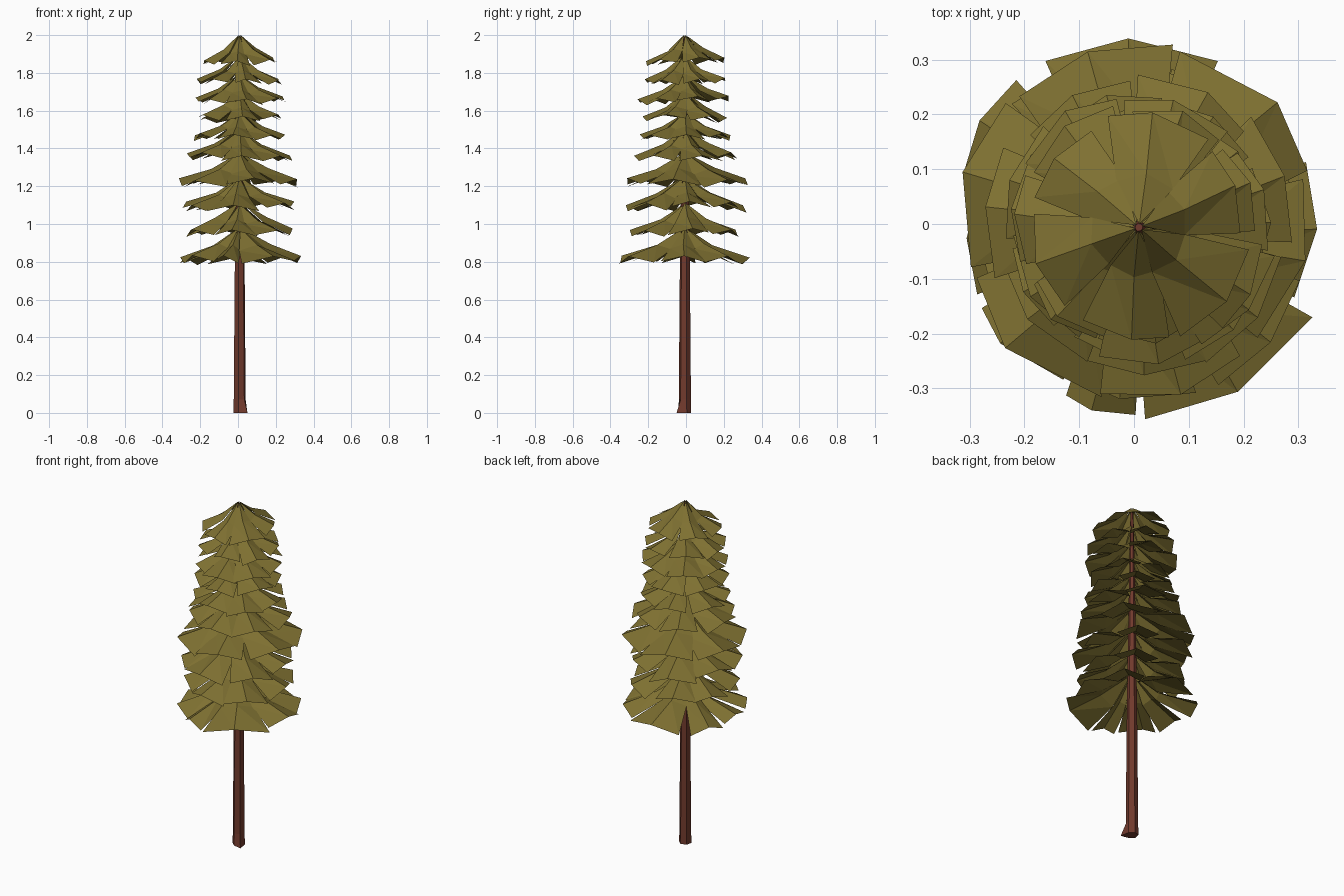
import bpy, bmesh, random
from math import sin, cos, pi, radians
from mathutils import Vector

random.seed(8)
cube = bpy.data.objects.get("Cube")
if cube:
    bpy.data.objects.remove(cube, do_unlink=True)

AXIS = Vector((0.009, -0.006, 0))


def material(name, rgb):
    mat = bpy.data.materials.new(name)
    mat.use_nodes = True
    mat.diffuse_color = (*rgb, 1)
    mat.node_tree.nodes["Principled BSDF"].inputs["Base Color"].default_value = (*rgb, 1)
    return mat


def finish(bm, name, mat):
    mesh = bpy.data.meshes.new(name)
    bm.to_mesh(mesh)
    bm.free()
    mesh.materials.append(mat)
    obj = bpy.data.objects.new(name, mesh)
    bpy.context.collection.objects.link(obj)
    return obj


needles = material("olive needles", (0.21, 0.163, 0.031))
bark = material("red brown bark", (0.165, 0.042, 0.026))

# Trunk: tapered six-sided pole with one root corner pulled out at the foot
bm = bmesh.new()
rings = []
for z, r in ((0, 0.034), (0.07, 0.033), (0.8, 0.027), (1.4, 0.018), (1.99, 0.008)):
    rings.append([bm.verts.new(AXIS + Vector((r * cos(k * pi / 3 + 0.3), r * sin(k * pi / 3 + 0.3), z)))
                  for k in range(6)])
for low, high in zip(rings, rings[1:]):
    for k in range(6):
        j = (k + 1) % 6
        bm.faces.new((low[k], low[j], high[j], high[k]))
bm.faces.new(rings[0][::-1])
bm.faces.new(rings[-1])
rings[0][5].co = (0.05, -0.05, 0)
finish(bm, "trunk", bark)


def add_frond(bm, angle, half, radius, top, rim):
    """Folded fan: a ridge from the trunk to the tip with drooping sides."""
    def point(r, a, z):
        return bm.verts.new(AXIS + Vector((r * cos(a), r * sin(a), z)))

    apex = point(0.006, angle, top)
    mid_r = radius * random.uniform(0.42, 0.52)
    mid_z = top - (top - rim) * random.uniform(0.5, 0.58)
    tilt = random.uniform(-0.008, 0.008)
    side = radius * 0.1
    mid = [point(mid_r * (1 - 0.06 * abs(s)), angle + s * half * 1.1,
                 mid_z - side * 0.8 * abs(s) + tilt * s) for s in (-1, 0, 1)]
    end = [point(radius * (1 - random.uniform(-0.02, 0.07) * abs(s)),
                 angle + s * half * random.uniform(0.8, 1.0) + random.uniform(-0.05, 0.05),
                 rim + side * 0.5 - side * abs(s) + tilt * s) for s in (-1, 0, 1)]
    for k in (0, 1):
        bm.faces.new((apex, mid[k], mid[k + 1]))
        bm.faces.new((mid[k], end[k], end[k + 1]))
        bm.faces.new((mid[k], end[k + 1], mid[k + 1]))


# Upper branch tiers, top to bottom: rim height, reach, height of the cone
tiers = [(1.86, 0.2, 0.14), (1.757, 0.225, 0.14), (1.655, 0.24, 0.14),
         (1.56, 0.23, 0.14), (1.457, 0.25, 0.14), (1.355, 0.275, 0.15),
         (1.215, 0.325, 0.17), (1.092, 0.305, 0.16), (0.957, 0.295, 0.16)]
for i, (rim, reach, height) in enumerate(tiers):
    bm = bmesh.new()
    count = 7 if i % 3 else 6
    half = pi / count
    # Start with a frond facing the front, slightly turned from tier to tier
    start = -pi / 2 + random.uniform(-0.3, 0.3)
    for k in range(count):
        add_frond(bm, start + 2 * half * k + random.uniform(-0.07, 0.07),
                  half * random.uniform(0.92, 1.08),
                  reach * random.uniform(0.95, 1.06),
                  rim + height - (0 if i == 0 else random.uniform(0, 0.015)),
                  rim + random.uniform(-0.01, 0.013))
    finish(bm, f"branch_tier_{i + 1}", needles)

# Lowest tier: uneven fans with a narrow opening at the front, over the trunk
bm = bmesh.new()
for angle, half, reach in ((95, 30, 0.345), (43, 22, 0.335), (-3, 24, 0.325),
                           (-58, 30, 0.35), (-104, 15, 0.345), (-138, 20, 0.33),
                           (-177, 20, 0.315), (147, 18, 0.35)):
    add_frond(bm, radians(angle), radians(half), reach, 0.98, 0.81 + random.uniform(-0.008, 0.008))
finish(bm, "branch_tier_lowest", needles)
